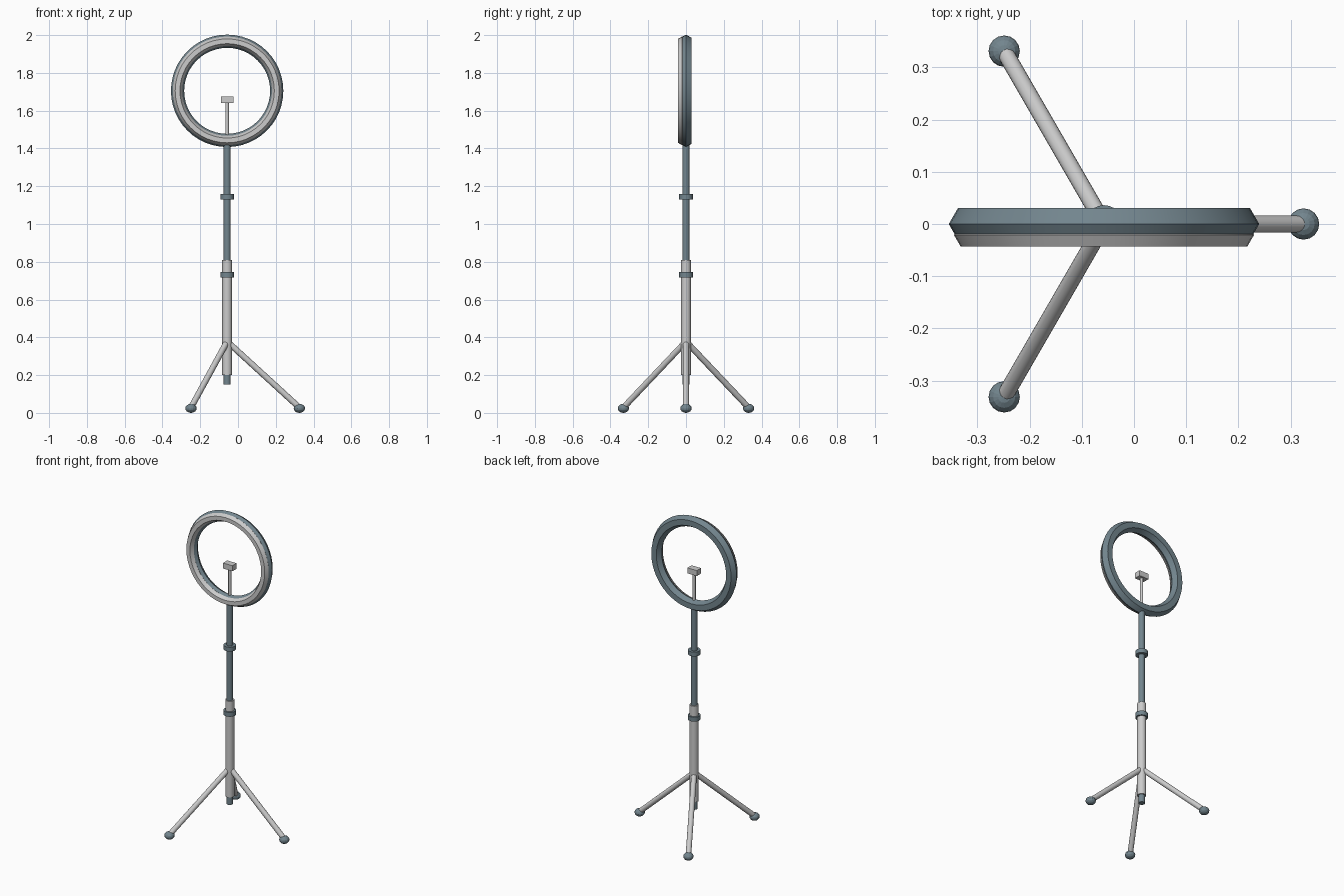
import bpy, bmesh, math
from mathutils import Vector

if "Cube" in bpy.data.objects:
    bpy.data.objects.remove(bpy.data.objects["Cube"])

AXIS = -0.0575      # x of the pole
RING_Z = 1.705      # ring centre height

dark = bpy.data.materials.new("slate")
dark.diffuse_color = (0.17, 0.235, 0.27, 1)
dark.use_nodes = True
dark.node_tree.nodes["Principled BSDF"].inputs["Base Color"].default_value = dark.diffuse_color


def finish(obj, name, mat=None, smooth=True):
    obj.name = name
    if mat:
        obj.data.materials.append(mat)
    if smooth:
        bpy.ops.object.shade_smooth_by_angle(angle=math.radians(30))
    return obj


def rod(name, a, b, r, mat=None, sides=24):
    a, b = Vector(a), Vector(b)
    d = b - a
    bpy.ops.mesh.primitive_cylinder_add(vertices=sides, radius=r, depth=d.length,
                                        location=(a + b) / 2,
                                        rotation=d.to_track_quat('Z', 'Y').to_euler())
    return finish(bpy.context.object, name, mat)


def pole(name, z0, z1, r, mat=None):
    return rod(name, (AXIS, 0, z0), (AXIS, 0, z1), r, mat)


def hex_ring(name, y, minor, mat=None):
    bpy.ops.mesh.primitive_torus_add(major_segments=48, minor_segments=6,
                                     major_radius=0.2625, minor_radius=minor,
                                     location=(AXIS, y, RING_Z),
                                     rotation=(math.pi / 2, 0, 0))
    return finish(bpy.context.object, name, mat)


# Lamp ring: dark housing with a pale diffuser set into its front
hex_ring("ring_housing", 0, 0.035, dark)
hex_ring("ring_diffuser", -0.021, 0.025)

# Telescopic pole with clamp collars
pole("lower_tube", 0.2, 0.81, 0.026)
pole("bottom_plug", 0.15, 0.21, 0.019, dark)
pole("upper_tube", 0.79, 1.43, 0.0185, dark)
pole("lower_collar", 0.717, 0.745, 0.036, dark)
pole("upper_collar", 1.131, 1.158, 0.036, dark)

# Phone holder inside the ring
pole("holder_stem", 1.43, 1.65, 0.009)
bpy.ops.mesh.primitive_cube_add(size=1, location=(AXIS, 0, 1.658))
clamp = bpy.context.object
clamp.scale = (0.066, 0.042, 0.035)
finish(clamp, "phone_clamp", smooth=False)

# Tripod legs and feet
for i in range(3):
    a = math.radians(120 * i)
    x, y = AXIS + 0.3825 * math.cos(a), 0.3825 * math.sin(a)
    rod(f"leg_{i + 1}", (AXIS, 0, 0.378), (x, y, 0.028), 0.016, sides=16)
    bpy.ops.mesh.primitive_uv_sphere_add(segments=16, ring_count=8, radius=0.03,
                                         location=(x, y, 0.024))
    foot = bpy.context.object
    foot.scale.z = 0.8
    finish(foot, f"foot_{i + 1}", dark, smooth=False)
